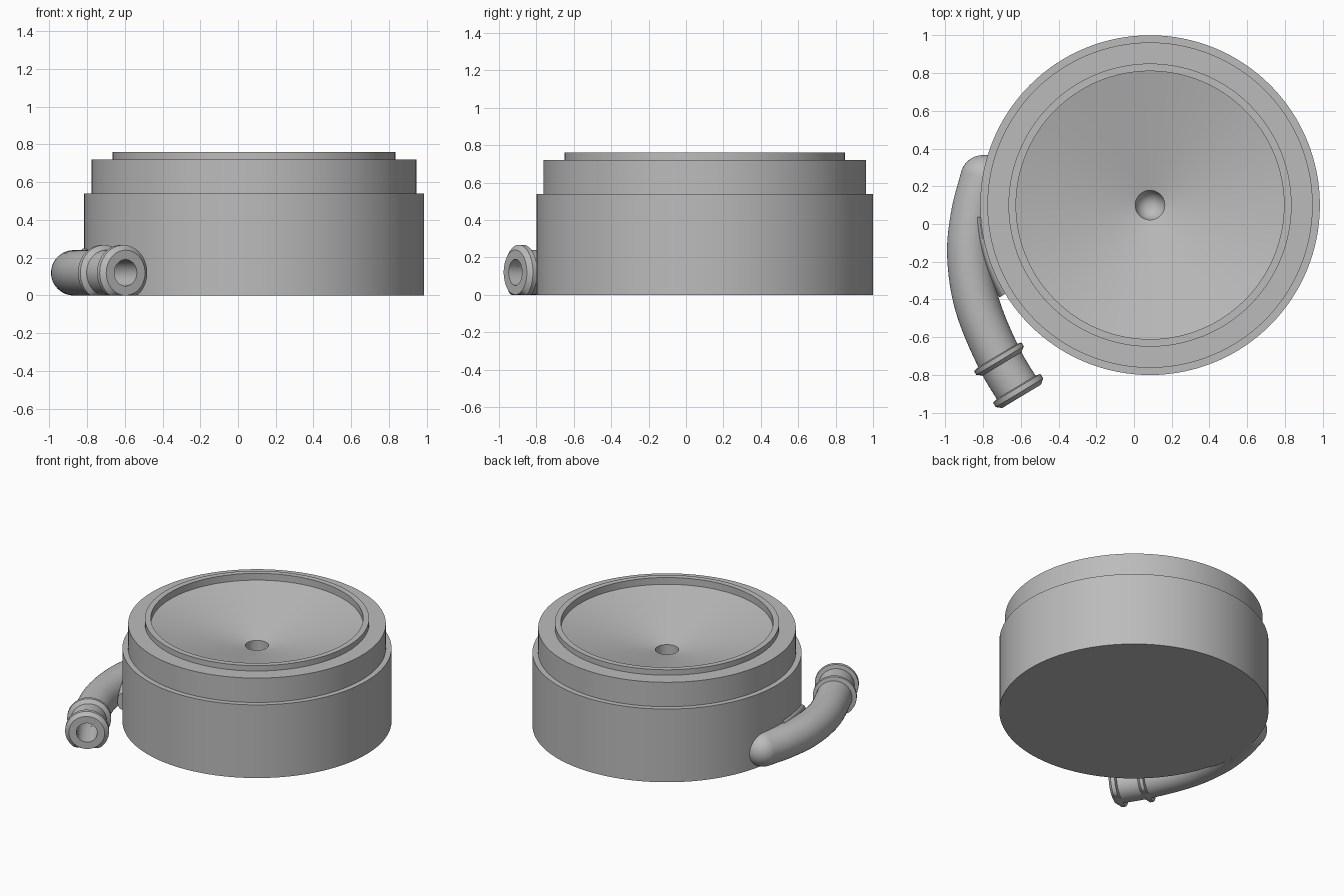
import bpy, bmesh, math
from mathutils import Vector

cube = bpy.data.objects.get("Cube")
if cube:
    bpy.data.objects.remove(cube, do_unlink=True)

grey = bpy.data.materials.new("plain_grey")
grey.use_nodes = True
grey.diffuse_color = (0.5, 0.5, 0.5, 1)
grey.node_tree.nodes["Principled BSDF"].inputs["Base Color"].default_value = (0.5, 0.5, 0.5, 1)

CENTRE = Vector((0.085, 0.1, 0))
AXIS_Z = 0.12


def finish(name, bm):
    """Turn a bmesh into a smooth-shaded object with sharp edges kept."""
    bmesh.ops.recalc_face_normals(bm, faces=bm.faces[:])
    mesh = bpy.data.meshes.new(name)
    bm.to_mesh(mesh)
    bm.free()
    mesh.materials.append(grey)
    ob = bpy.data.objects.new(name, mesh)
    bpy.context.collection.objects.link(ob)
    bpy.ops.object.select_all(action='DESELECT')
    ob.select_set(True)
    bpy.context.view_layer.objects.active = ob
    bpy.ops.object.shade_smooth_by_angle(angle=math.radians(30))
    return ob


def skin(bm, rings):
    """Bridge successive rings and cap both ends."""
    n = len(rings[0])
    for a, b in zip(rings, rings[1:]):
        for i in range(n):
            bm.faces.new((a[i], a[(i + 1) % n], b[(i + 1) % n], b[i]))
    bm.faces.new(rings[0])
    bm.faces.new(rings[-1])


def lathe(name, profile, sides):
    bm = bmesh.new()
    rings = [[bm.verts.new(CENTRE + Vector((r * math.cos(t), r * math.sin(t), z)))
              for t in (2 * math.pi * i / sides for i in range(sides))]
             for r, z in profile]
    skin(bm, rings)
    return finish(name, bm)


def sweep(name, stations, sides=48):
    """Skin rings of (point, direction, half width, half height), flat at the floor."""
    bm = bmesh.new()
    rings = []
    for p, d, w, h in stations:
        side = Vector((-d.y, d.x, 0)).normalized()
        ring = []
        for i in range(sides):
            t = 2 * math.pi * i / sides
            v = p + side * (w * math.cos(t)) + Vector((0, 0, h * math.sin(t)))
            v.z = max(v.z, 0)
            ring.append(bm.verts.new(v))
        rings.append(ring)
    skin(bm, rings)
    return finish(name, bm)


def smooth_path(points, steps=8):
    """Catmull-Rom samples as (point, direction) pairs."""
    pts = [Vector((x, y, AXIS_Z)) for x, y in points]
    pts = [2 * pts[0] - pts[1]] + pts + [2 * pts[-1] - pts[-2]]
    out = []
    for a, b, c, d in zip(pts, pts[1:], pts[2:], pts[3:]):
        for k in range(steps):
            t = k / steps
            out.append(0.5 * (2 * b + (c - a) * t + (2 * a - 5 * b + 4 * c - d) * t * t
                              + (3 * b - a - 3 * c + d) * t ** 3))
    out.append(pts[-2])
    dirs = [(out[min(i + 1, len(out) - 1)] - out[max(i - 1, 0)]).normalized()
            for i in range(len(out))]
    return list(zip(out, dirs))


# Stepped round body with funnel top and round-bottomed drain hole
profile = [(0.9, 0), (0.9, 0.54), (0.862, 0.54), (0.862, 0.72), (0.75, 0.72),
           (0.75, 0.76), (0.71, 0.76), (0.71, 0.71), (0.078, 0.56), (0.078, 0.12)]
profile += [(0.078 * math.cos(math.radians(a)), 0.12 - 0.078 * math.sin(math.radians(a)))
            for a in range(15, 90, 15)]
lathe("funnel_body", profile, 128)

# Curved hollow drain pipe: outer wall, mouth, then bore back inside
path = smooth_path([(-0.80, 0.245), (-0.85, 0.05), (-0.87, -0.17),
                    (-0.83, -0.43), (-0.715, -0.71), (-0.596, -0.912)])
R, BORE = 0.12, 0.07
sweep("drain_pipe", [(p, d, R, R) for p, d in path]
      + [(p, d, BORE, BORE) for p, d in reversed(path[4:])])

# Hose collars near the mouth (chamfered on the outlet side)
end, aim = path[-1]


def collar(name, back, length, chamfer):
    big = 0.147
    front = end - aim * (back - length)
    start = end - aim * back
    stations = [(start, BORE), (start, R - 0.002), (start + aim * 0.006, big),
                (front - aim * chamfer, big), (front, R), (front, BORE)]
    sweep(name, [(p, aim, r, r) for p, r in stations])


collar("mouth_collar", 0.055, 0.056, 0.022)
collar("hose_stop_collar", 0.25, 0.05, 0.02)

# Cut the solid collar cores open so the bore stays clear
for name in ("mouth_collar", "hose_stop_collar"):
    ob = bpy.data.objects[name]
    bm = bmesh.new()
    bm.from_mesh(ob.data)
    bmesh.ops.delete(bm, geom=[f for f in bm.faces if len(f.verts) > 4], context='FACES')
    bm.to_mesh(ob.data)
    bm.free()

# Rounded elbow and the short stub joining it to the body
bm = bmesh.new()
bmesh.ops.create_uvsphere(bm, u_segments=48, v_segments=24, radius=R)
bmesh.ops.translate(bm, verts=bm.verts[:], vec=path[0][0])
finish("elbow", bm)
stub = path[0][0]
sweep("elbow_stub", [(stub + Vector((x, 0, 0)), Vector((1, 0, 0)), R, R) for x in (0, 0.15)])

# Blend filling the crease between pipe and body
blend = []
for k in range(13):
    t = k / 12
    a = math.radians(184 + 27.5 * t)
    p = CENTRE + Vector((0.905 * math.cos(a), 0.905 * math.sin(a), AXIS_Z))
    blend.append((p, Vector((-math.sin(a), math.cos(a), 0)), 0.03, 0.13 - 0.07 * t * t))
sweep("pipe_blend", blend)
